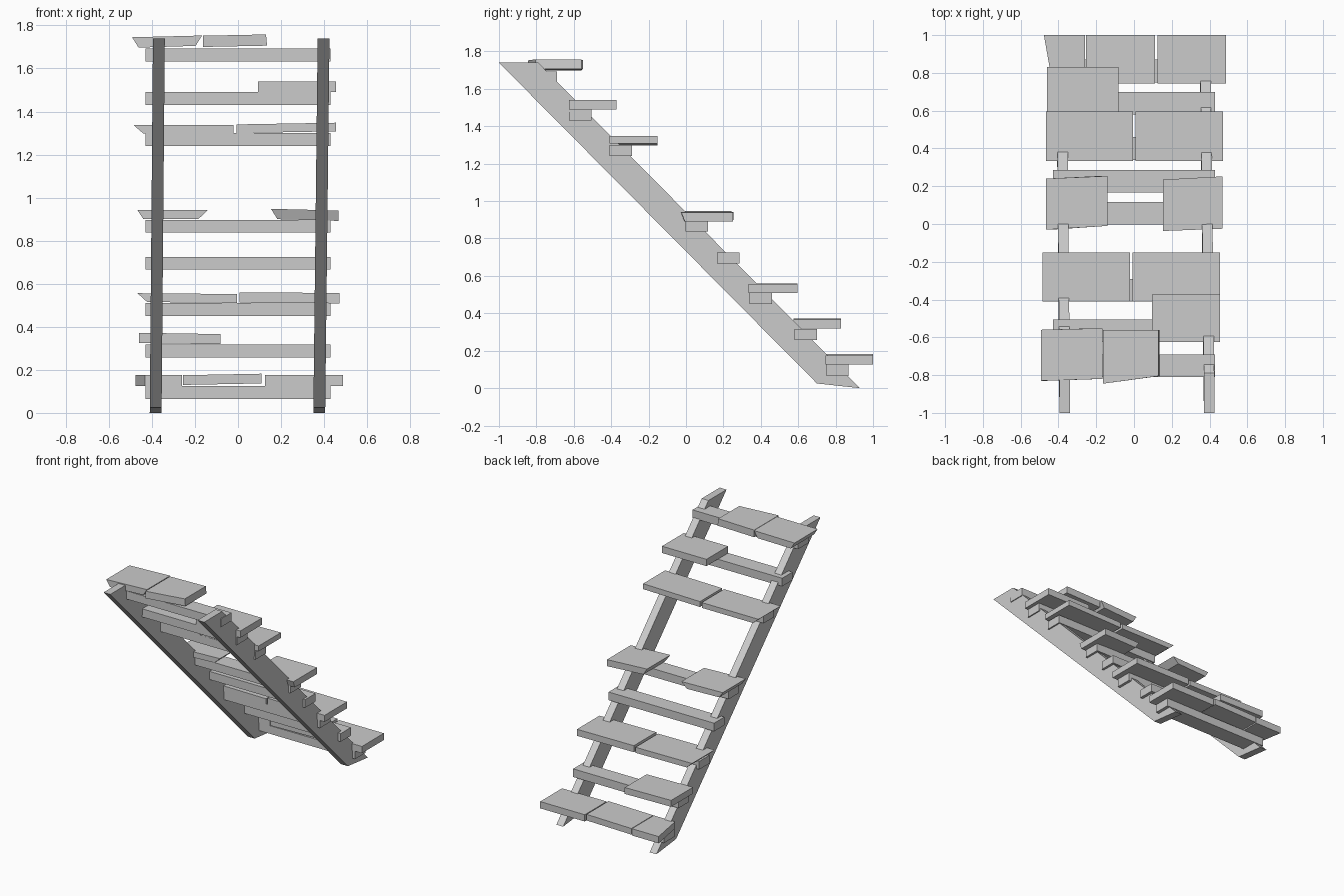
import bpy
import bmesh

cube = bpy.data.objects.get("Cube")
if cube:
    bpy.data.objects.remove(cube)

wood = bpy.data.materials.new("grey wood")
wood.use_nodes = True
wood.diffuse_color = (0.6, 0.6, 0.6, 1)
wood.node_tree.nodes["Principled BSDF"].inputs["Base Color"].default_value = (0.6, 0.6, 0.6, 1)


def loft(name, ring_a, ring_b):
    """Solid between two matching outlines."""
    bm = bmesh.new()
    a = [bm.verts.new(p) for p in ring_a]
    b = [bm.verts.new(p) for p in ring_b]
    bm.faces.new(a)
    bm.faces.new(b)
    for i in range(len(a)):
        j = (i + 1) % len(a)
        bm.faces.new((a[i], a[j], b[j], b[i]))
    bmesh.ops.recalc_face_normals(bm, faces=bm.faces)
    mesh = bpy.data.meshes.new(name)
    bm.to_mesh(mesh)
    bm.free()
    mesh.materials.append(wood)
    obj = bpy.data.objects.new(name, mesh)
    bpy.context.collection.objects.link(obj)
    return obj


def board(name, x, y, z, under=(0, 0, 0), tilt=0, front=(0, 0), back=(0, 0), left_skew=0):
    """Rough plank: under = underside inset at low x, high x and front;
    front/back = y shift of the low-x and high-x corners; tilt = rise to high x."""
    x0, x1 = x
    y0, y1 = y
    z0, z1 = z
    top = [(x0 + left_skew, y0 + front[0], z1), (x1, y0 + front[1], z1 + tilt),
           (x1, y1 + back[1], z1 + tilt), (x0, y1 + back[0], z1)]
    lo, hi, fr = under
    shift = [(lo, fr), (-hi, fr), (-hi, 0), (lo, 0)]
    bottom = [(p[0] + s[0], p[1] + s[1], p[2] - z1 + z0) for p, s in zip(top, shift)]
    return loft(name, bottom, top)


# Sloping side beams, leaning slightly to one side
profile = [(-1, 1.74), (-0.79, 1.74), (0.93, 0), (0.7, 0.025)]
for name, foot, head in (("right_beam", -0.41, -0.395), ("left_beam", 0.35, 0.37)):
    def at(z, dx):
        return foot + (head - foot) * z / 1.74 + dx
    loft(name, [(at(z, 0), y, z) for y, z in profile],
         [(at(z, 0.055), y, z) for y, z in profile])

# Cross bars under the treads
bars = [(0.81, 0.065), (0.64, 0.257), (0.4, 0.45), (0.227, 0.665),
        (0.057, 0.837), (-0.35, 1.24), (-0.565, 1.43), (-0.75, 1.633)]
for i, (y, z) in enumerate(bars):
    board(f"cross_bar_{i + 1}", (-0.43, 0.43), (y - 0.06, y + 0.06), (z, z + 0.06))

# Broken treads, from the bottom step upward
row = (0.745, 1)
board("tread_1_right", (-0.477, -0.26), row, (0.125, 0.175), left_skew=0.045)
board("tread_1_middle", (-0.255, 0.11), row, (0.13, 0.175), tilt=0.007)
board("tread_1_left", (0.125, 0.488), row, (0.125, 0.175))
board("tread_2_right", (-0.46, -0.082), (0.575, 0.83), (0.325, 0.372), tilt=-0.006)
row = (0.333, 0.595)
board("tread_3_right", (-0.467, -0.005), row, (0.515, 0.556), under=(0.045, 0, 0), tilt=-0.004)
board("tread_3_left", (0.008, 0.472), row, (0.512, 0.56), tilt=-0.003)
row = (-0.03, 0.24)
board("tread_5_right", (-0.467, -0.14), row, (0.9, 0.942), under=(0.028, 0.045, 0),
      front=(0, 0.02), back=(0, 0.014))
board("tread_5_left", (0.153, 0.468), row, (0.9, 0.948), under=(0.03, 0, 0.018),
      tilt=-0.008, front=(-0.007, 0.005), back=(-0.005, 0.012))
row = (-0.41, -0.152)
board("tread_6_right", (-0.485, -0.022), row, (1.298, 1.337), under=(0.045, 0, 0))
board("tread_6_left", (-0.007, 0.456), row, (1.3, 1.34), tilt=0.008)
board("tread_7_left", (0.094, 0.456), (-0.625, -0.372), (1.49, 1.54))
row = (-0.83, -0.56)
board("tread_8_right", (-0.492, -0.167), row, (1.697, 1.745), under=(0.03, 0.03, 0),
      tilt=0.008, front=(0, 0.01), back=(0, 0.008))
board("tread_8_left", (-0.163, 0.13), row, (1.7, 1.752), under=(0, -0.005, 0),
      tilt=0.006, front=(-0.015, 0.025))
